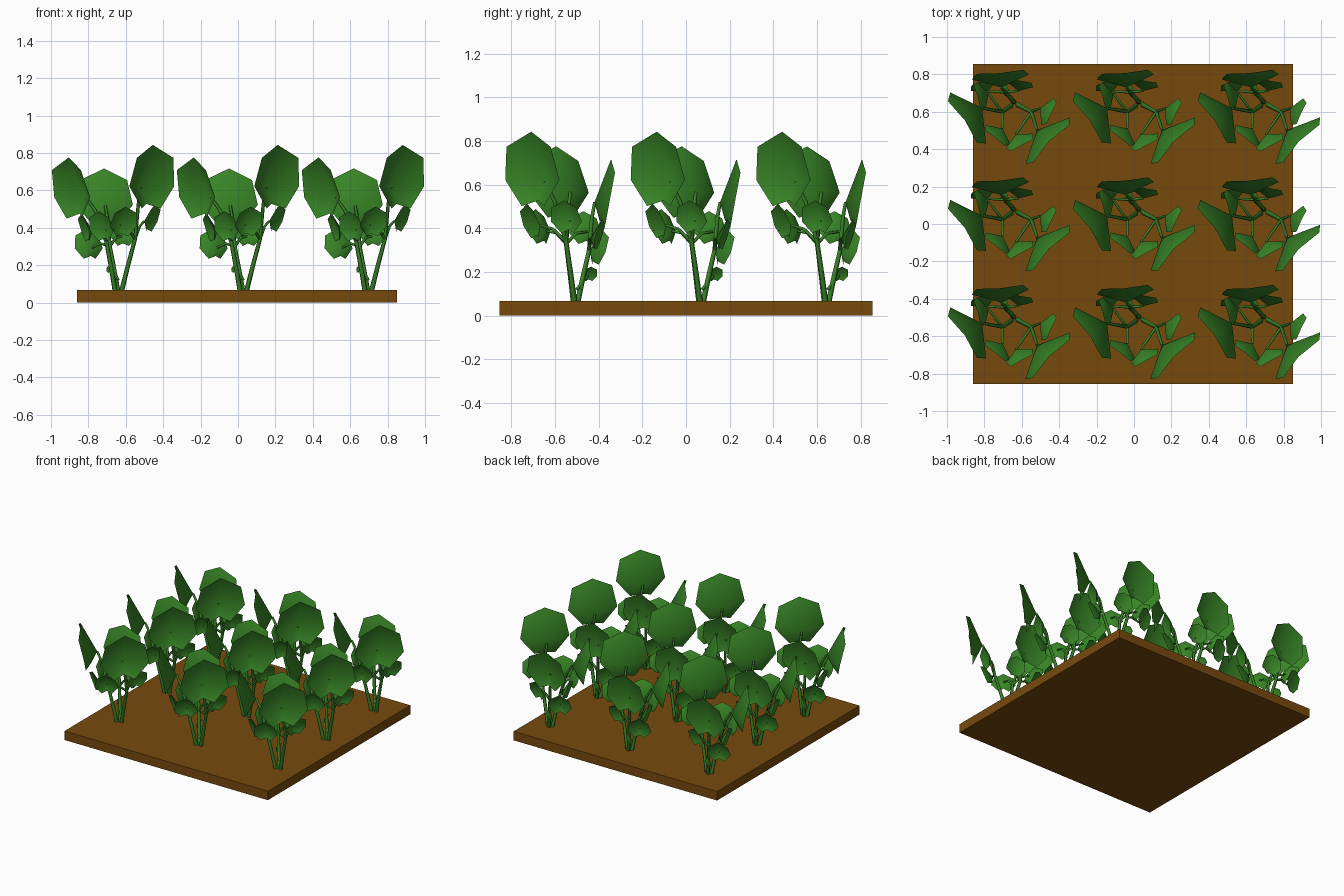
import bpy, bmesh, math
from mathutils import Vector

if "Cube" in bpy.data.objects:
    bpy.data.objects.remove(bpy.data.objects["Cube"])


def material(name, colour):
    m = bpy.data.materials.new(name)
    m.diffuse_color = (*colour, 1)
    m.use_nodes = True
    m.node_tree.nodes["Principled BSDF"].inputs["Base Color"].default_value = m.diffuse_color
    return m


LEAF = material("leaf_green", (0.04, 0.24, 0.02))
STEM = material("stem_green", (0.04, 0.22, 0.02))
SOIL = material("soil_brown", (0.185, 0.068, 0.004))


def add_leaf(bm, centre, azimuth, lean, radius, cup):
    """Cupped seven-sided leaf with a notch at the foot; returns its apex."""
    a, t = math.radians(azimuth), math.radians(lean)
    n = Vector((math.cos(a) * math.cos(t), math.sin(a) * math.cos(t), math.sin(t)))
    u = Vector((-math.sin(a), math.cos(a), 0))
    v = n.cross(u)
    c = Vector(centre)
    apex = c - n * cup - v * radius * 0.3
    hub = bm.verts.new(apex)
    rim = []
    for k in range(7):
        ang = math.radians(-66 + k * 52)
        lift = cup * (0.25 if k in (2, 4) else 0.0)
        rim.append(bm.verts.new(c + radius * (u * math.cos(ang) + v * math.sin(ang)) + n * lift))
    rim.append(bm.verts.new(c - v * radius * 0.78 - n * cup * 0.45))
    for i, p in enumerate(rim):
        bm.faces.new((hub, p, rim[(i + 1) % len(rim)])).smooth = True
    return apex


def add_stem(bm, points, r0, r1, sides=5):
    """Tapered tube through the points."""
    pts = [Vector(p) for p in points]
    rings = []
    for i, p in enumerate(pts):
        d = (pts[min(i + 1, len(pts) - 1)] - pts[max(i - 1, 0)]).normalized()
        x = d.cross(Vector((0.3, 1, 0))).normalized()
        y = d.cross(x)
        r = r0 + (r1 - r0) * i / (len(pts) - 1)
        rings.append([bm.verts.new(p + r * (x * math.cos(k * math.tau / sides) + y * math.sin(k * math.tau / sides)))
                      for k in range(sides)])
    for a, b in zip(rings, rings[1:]):
        for k in range(sides):
            j = (k + 1) % sides
            bm.faces.new((a[k], a[j], b[j], b[k])).smooth = True
    bm.faces.new(rings[-1])


def to_mesh(bm, name, mat):
    bmesh.ops.recalc_face_normals(bm, faces=bm.faces)
    me = bpy.data.meshes.new(name)
    bm.to_mesh(me)
    bm.free()
    me.materials.append(mat)
    return me


# Soil slab
bpy.ops.mesh.primitive_cube_add(size=1, location=(-0.005, 0, 0.034))
soil = bpy.context.object
soil.name = "soil_bed"
soil.scale = (1.71, 1.71, 0.068)
soil.data.materials.append(SOIL)

# Each shoot: foot, bend, one big leaf and a pair of small side leaves
shoots = [
    dict(foot=(0.015, 0.0), bend=(0.09, -0.04, 0.34),
         big=((0.18, -0.195, 0.665), -44, -2, 0.178, 0.08),
         small=[((0.18, -0.04, 0.45), -25, -14, 0.08, 0.04),
                ((0.03, -0.2, 0.43), -62, -14, 0.085, 0.04)]),
    dict(foot=(0.0, 0.01), bend=(-0.045, 0.065, 0.30),
         big=((-0.075, 0.15, 0.56), 95, -6, 0.158, 0.055),
         small=[((-0.16, 0.11, 0.31), 115, -12, 0.085, 0.04),
                ((0.03, 0.11, 0.37), 78, -12, 0.075, 0.035)]),
    dict(foot=(-0.015, -0.005), bend=(-0.065, -0.04, 0.33),
         big=((-0.25, -0.075, 0.605), 215, -6, 0.172, 0.09),
         small=[((-0.09, -0.165, 0.405), 232, -12, 0.085, 0.04),
                ((-0.18, 0.045, 0.40), 196, -12, 0.08, 0.04)]),
]

leaves, stems = bmesh.new(), bmesh.new()
for s in shoots:
    foot, bend = Vector((*s["foot"], 0.05)), Vector(s["bend"])
    tip = add_leaf(leaves, *s["big"])
    knee = bend.lerp(tip, 0.55) + Vector((0, 0, 0.035))
    add_stem(stems, [foot, foot.lerp(bend, 0.5) * 0.97 + Vector((0, 0, 0.005)), bend, knee, tip], 0.014, 0.008)
    for spec in s["small"]:
        side = add_leaf(leaves, *spec)
        add_stem(stems, [bend, bend.lerp(side, 0.5) + Vector((0, 0, 0.02)), side], 0.009, 0.006)

# Little young leaf low on the back shoot
add_leaf(leaves, (-0.045, 0.07, 0.19), 20, -25, 0.038, 0.015)
add_stem(stems, [(0.0, 0.01, 0.12), (-0.02, 0.04, 0.16), (-0.055, 0.06, 0.18)], 0.008, 0.006)

leaf_mesh = to_mesh(leaves, "plant_leaves", LEAF)
stem_mesh = to_mesh(stems, "plant_stems", STEM)

# Three by three rows of the same plant
for i in range(3):
    for j in range(3):
        for label, me in (("leaves", leaf_mesh), ("stems", stem_mesh)):
            ob = bpy.data.objects.new(f"plant_{label}_{i}_{j}", me)
            ob.location = (-0.64 + 0.668 * i, -0.51 + 0.575 * j, 0)
            bpy.context.collection.objects.link(ob)
